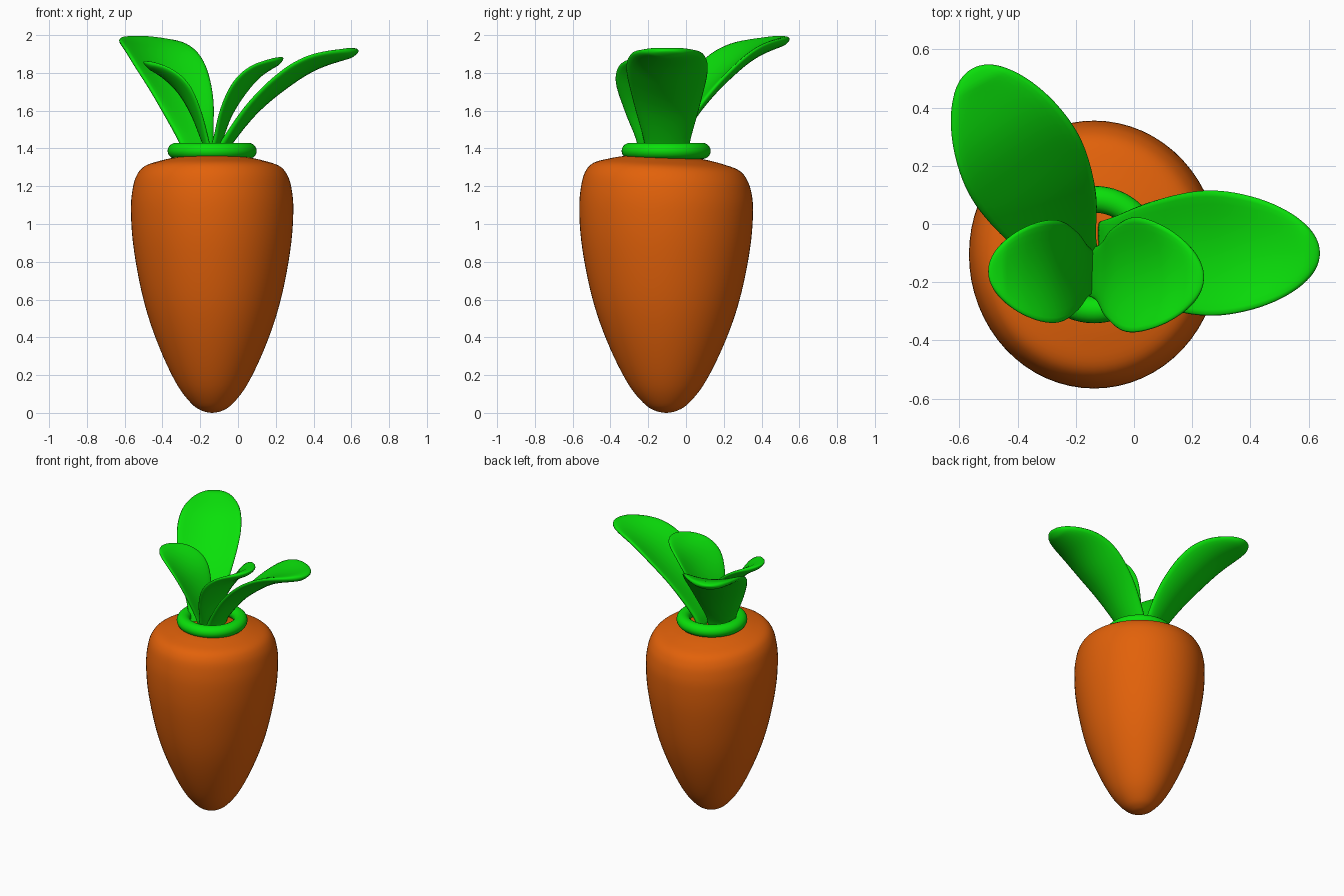
import bpy, bmesh, math
from mathutils import Vector

if "Cube" in bpy.data.objects:
    bpy.data.objects.remove(bpy.data.objects["Cube"])

CX, CY = -0.137, -0.105  # root axis


def material(name, rgb):
    m = bpy.data.materials.new(name)
    m.diffuse_color = (*rgb, 1)
    m.use_nodes = True
    m.node_tree.nodes["Principled BSDF"].inputs["Base Color"].default_value = m.diffuse_color
    return m


orange = material("carrot orange", (0.76, 0.12, 0.003))
green = material("leaf green", (0.003, 0.75, 0.003))


def spline(pts, t):
    """Catmull-Rom point at t in 0..1 through evenly spaced points."""
    n = len(pts) - 1
    i = min(int(t * n), n - 1)
    f = t * n - i
    p1, p2 = Vector(pts[i]), Vector(pts[i + 1])
    p0 = Vector(pts[i - 1]) if i > 0 else 2 * p1 - p2
    p3 = Vector(pts[i + 2]) if i + 2 <= n else 2 * p2 - p1
    return 0.5 * (2 * p1 + (p2 - p0) * f + (2 * p0 - 5 * p1 + 4 * p2 - p3) * f * f
                  + (3 * p1 - p0 - 3 * p2 + p3) * f ** 3)


def loft(name, rings, mat, closed=False):
    """Skin a list of vertex rings; cap both ends unless closed."""
    bm = bmesh.new()
    rv = [[bm.verts.new(p) for p in r] for r in rings]
    n = len(rings[0])
    for i in range(len(rv) if closed else len(rv) - 1):
        a, b = rv[i], rv[(i + 1) % len(rv)]
        for j in range(n):
            k = (j + 1) % n
            bm.faces.new((a[j], a[k], b[k], b[j]))
    if not closed:
        bm.faces.new(rv[0][::-1])
        bm.faces.new(rv[-1])
    bmesh.ops.recalc_face_normals(bm, faces=bm.faces)
    me = bpy.data.meshes.new(name)
    bm.to_mesh(me)
    bm.free()
    for p in me.polygons:
        p.use_smooth = True
    me.materials.append(mat)
    ob = bpy.data.objects.new(name, me)
    bpy.context.collection.objects.link(ob)
    return ob


# root: egg-like profile (radius, height), slightly deeper than wide,
# with the shoulder a little higher at the front
profile = [(0.004, 0), (0.05, 0.01), (0.105, 0.045), (0.18, 0.14), (0.26, 0.3),
           (0.332, 0.49), (0.382, 0.68), (0.419, 0.9), (0.43, 1.08),
           (0.42, 1.19), (0.398, 1.26), (0.358, 1.305), (0.28, 1.332),
           (0.2, 1.35), (0.1, 1.363), (0.004, 1.366)]
rings = []
for i in range(65):
    r, z = spline(profile, i / 64)
    tilt = 0.055 * min(1, max(0, (z - 1.05) / 0.2))
    rings.append([(CX + r * math.cos(a), CY + 1.07 * r * math.sin(a),
                   max(z, 0) - tilt * r * math.sin(a))
                  for a in (2 * math.pi * j / 64 for j in range(64))])
loft("carrot_root", rings, orange)

# ring collar around the stalks
rings = []
for i in range(64):
    a = 2 * math.pi * i / 64
    rings.append([(CX + (0.19 + 0.046 * math.cos(b)) * math.cos(a),
                   CY + (0.19 + 0.046 * math.cos(b)) * math.sin(a),
                   1.387 + 0.043 * math.sin(b))
                  for b in (2 * math.pi * j / 20 for j in range(20))])
loft("leaf_collar", rings, green, closed=True)


def leaf(name, base, angle, path, widths, cup, thick):
    """Cupped, round-rimmed leaf following path (outward, height) at angle."""
    d = Vector((math.cos(angle), math.sin(angle), 0))
    side = Vector((-d.y, d.x, 0))
    up = Vector((0, 0, 1))
    width_pts = [(w, 0) for w in widths]
    rings = []
    for i in range(41):
        t = math.sin(i / 40 * math.pi / 2)
        r, z = spline(path, t)
        tan = spline(path, min(t + 0.01, 1)) - spline(path, max(t - 0.01, 0))
        tan.normalize()
        nor = d * -tan.y + up * tan.x
        # rounded tip
        w = spline(width_pts, t).x * math.sqrt(max(1 - max(0, (t - 0.55) / 0.45) ** 2.8, 0.0004))
        th = thick * min(1, w / 0.1)
        c = Vector((base[0], base[1], 0)) + d * r + up * z
        ring = []
        for j in range(28):
            a = 2 * math.pi * j / 28
            s = math.copysign(abs(math.sin(a)) ** 0.75, math.sin(a))
            u = w * math.cos(a)
            ring.append(c + side * u + nor * (th * s + cup * u * u))
        rings.append(ring)
    return loft(name, rings, green)


# two large leaves
big = [(0.04, 1.35), (0.085, 1.44), (0.22, 1.605), (0.38, 1.74), (0.55, 1.845), (0.775, 1.92)]
big_w = [0.11, 0.125, 0.175, 0.212, 0.22, 0.205]
leaf("large_leaf_right", (CX, -0.1), 0, big, big_w, 1.3, 0.028)
tall = [(r, 1.43 + (z - 1.43) * 1.13) for r, z in big]
leaf("large_leaf_back", (-0.19, -0.15), math.radians(118), tall,
     [0.09, 0.105, 0.17, 0.21, 0.22, 0.205], 1.3, 0.028)

# two small leaves
small_w = [0.075, 0.09, 0.138, 0.175, 0.175, 0.15]
leaf("small_leaf_left", (CX, -0.163), math.pi,
     [(0.015, 1.35), (0.04, 1.45), (0.09, 1.58), (0.16, 1.7), (0.25, 1.79), (0.363, 1.86)],
     small_w, 1.6, 0.022)
leaf("small_leaf_right", (CX, -0.165), math.radians(-4),
     [(0.0, 1.35), (0.035, 1.45), (0.085, 1.58), (0.16, 1.70), (0.25, 1.8), (0.377, 1.88)],
     [w * 1.12 for w in small_w], 1.4, 0.022)
